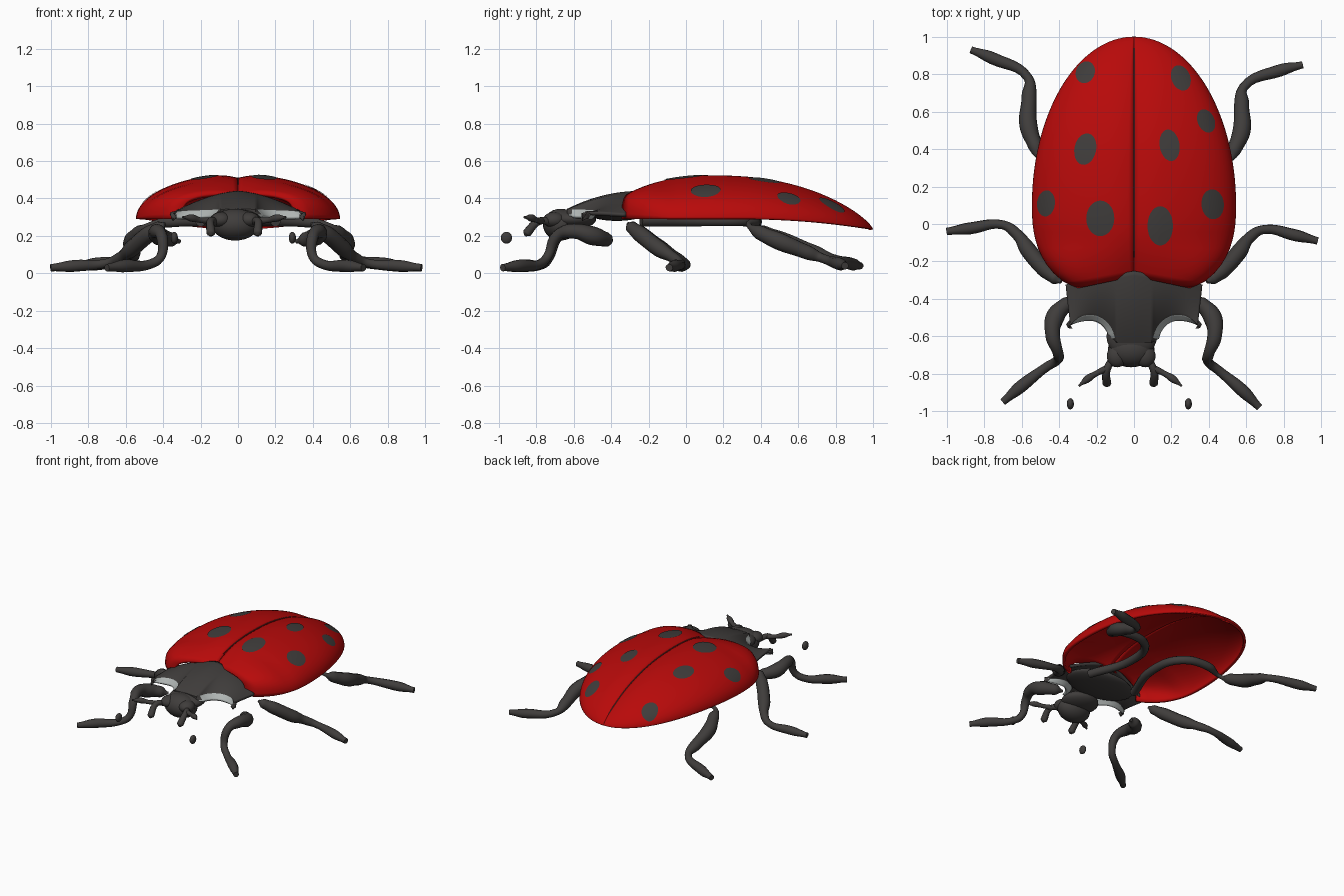
import bpy, bmesh, math

cube = bpy.data.objects.get("Cube")
if cube:
    bpy.data.objects.remove(cube, do_unlink=True)


def material(name, rgb):
    m = bpy.data.materials.new(name)
    m.use_nodes = True
    m.diffuse_color = (*rgb, 1)
    m.node_tree.nodes["Principled BSDF"].inputs["Base Color"].default_value = (*rgb, 1)
    return m


RED = material("shell red", (0.48, 0.003, 0.003))
DARK = material("charcoal", (0.05, 0.046, 0.044))
PALE = material("pale grey", (0.44, 0.47, 0.46))


def select(ob):
    bpy.ops.object.select_all(action='DESELECT')
    ob.select_set(True)
    bpy.context.view_layer.objects.active = ob


def finish(ob, materials):
    ob.data.materials.clear()
    for mat in materials:
        ob.data.materials.append(mat)
    select(ob)
    bpy.ops.object.shade_smooth_by_angle(angle=math.radians(50))
    return ob


def surface(name, shape, rows, columns, materials, thickness=0, rule=None):
    """Grid patch from shape(u, v), facing up, optionally thickened downward."""
    bm = bmesh.new()
    grid = [[bm.verts.new(shape(i / rows, j / columns)) for j in range(columns + 1)]
            for i in range(rows + 1)]
    for i in range(rows):
        for j in range(columns):
            face = bm.faces.new((grid[i][j], grid[i + 1][j], grid[i + 1][j + 1], grid[i][j + 1]))
            if rule:
                face.material_index = rule(face.calc_center_median(), i / rows)
    bmesh.ops.remove_doubles(bm, verts=bm.verts, dist=0.0005)
    bm.normal_update()
    if sum(face.normal.z * face.calc_area() for face in bm.faces) < 0:
        bmesh.ops.reverse_faces(bm, faces=bm.faces)
    mesh = bpy.data.meshes.new(name)
    indices = [face.material_index for face in bm.faces]
    bm.to_mesh(mesh)
    bm.free()
    ob = bpy.data.objects.new(name, mesh)
    bpy.context.collection.objects.link(ob)
    finish(ob, materials)
    mesh.polygons.foreach_set("material_index", indices)
    if thickness:
        solid = ob.modifiers.new("thickness", 'SOLIDIFY')
        solid.thickness = thickness
        solid.offset = -1
    return ob


def ball(name, location, size):
    bpy.ops.mesh.primitive_uv_sphere_add(segments=24, ring_count=14, location=location)
    ob = bpy.context.object
    ob.name = name
    ob.scale = size
    return finish(ob, [DARK])


def tube(name, points):
    """Smooth tapered tube through (x, y, z, radius) points."""
    curve = bpy.data.curves.new(name, 'CURVE')
    curve.dimensions = '3D'
    curve.bevel_depth = 1
    curve.bevel_resolution = 3
    curve.resolution_u = 6
    curve.use_fill_caps = True
    spline = curve.splines.new('BEZIER')
    spline.radius_interpolation = 'EASE'
    spline.bezier_points.add(len(points) - 1)
    for knot, point in zip(spline.bezier_points, points):
        knot.co, knot.radius = point[:3], point[3]
        knot.handle_left_type = knot.handle_right_type = 'AUTO'
    ob = bpy.data.objects.new(name, curve)
    bpy.context.collection.objects.link(ob)
    select(ob)
    bpy.ops.object.convert(target='MESH')
    return finish(bpy.context.object, [DARK])


# Wing cases: half-width, rim height and ridge height along the body
def half_width(y):
    if y > 0.1:
        return 0.545 * max(0, 1 - ((y - 0.1) / 0.9) ** 2) ** 0.5
    return 0.545 * (1 - ((0.1 - y) / 0.5) ** 2.5) ** 0.4


def rim(y):
    return 0.29 - 0.055 * max(0, (y - 0.3) / 0.7) ** 2


def ridge(y):
    if y > 0.15:
        return rim(y) + 0.24 * max(0, 1 - ((y - 0.15) / 0.85) ** 2) ** 0.65
    return 0.53 - 0.1 * ((0.15 - y) / 0.5) ** 2.2


def dome(x, y):
    width = max(half_width(y), 0.0001)
    power = 2 + 5 * max(0, -0.1 - y)
    bulge = max(0, 1 - (abs(x) / width) ** power) ** (1 / power)
    dip = 0.02 * max(0, 1 - abs(x) / 0.15) ** 2 * min(1, width / 0.3)
    return rim(y) + (ridge(y) - rim(y) - dip) * bulge


def wing_case(side):
    def shape(u, v):
        y = -0.35 + 1.35 * math.sin(u * math.pi / 2)
        x = half_width(y) * math.sin(v * math.pi / 2)
        fade = max(0, 1 - (y + 0.35) / 0.3)
        shift = 0.07 * max(0, 1 - x / 0.33) * fade
        return side * x, y + shift, dome(x, y)
    return shape


for side, label in ((1, "left"), (-1, "right")):
    surface(label + "_wing_case", wing_case(side), 48, 28, [RED], 0.02)


# Hairline seam where the wing cases meet
def seam(u, v):
    y = 1.12 * u - 0.18
    return (v - 0.5) * 0.005, y, dome(0, y) + 0.002


surface("seam", seam, 40, 1, [DARK])

# Spots: thin plates following the wing cases
SPOTS = [(-.26, .81, .05, .06), (.25, .78, .05, .07), (.385, .55, .045, .065),
         (-.26, .4, .058, .085), (.19, .42, .053, .085), (-.47, .11, .048, .07),
         (.42, .105, .06, .08), (-.18, .03, .075, .095), (.14, -.01, .068, .105)]
for number, (cx, cy, rx, ry) in enumerate(SPOTS):
    def spot(u, v):
        turn = 2 * cx * max(0, cy)
        px, py = u * rx * math.cos(v * math.tau), u * ry * math.sin(v * math.tau)
        x = cx + px * math.cos(turn) - py * math.sin(turn)
        y = cy + px * math.sin(turn) + py * math.cos(turn)
        return x, y, dome(x, y) + 0.004
    surface(f"spot_{number + 1}", spot, 5, 28, [DARK])


# Collar plate with round scoops at the front, each edged by a pale sloping lip
def collar(u, v):
    t, lip = min(1, u / 0.8), max(0, u - 0.8) / 0.2
    x = (2 * v - 1) * (0.365 - 0.025 * t)
    a = abs(x)
    back = -0.25 - 0.2 * a
    front = -0.635 + 0.15 * max(0, 1 - ((a - 0.235) / 0.135) ** 2) ** 0.5
    y = back + (front - back) * t
    z_back = 0.44 - 0.12 * (a / 0.36) ** 1.6
    z = z_back + (0.345 - 0.04 * a - z_back) * t ** 2
    # The lip leans toward the middle of the scoop
    gx, gy = 0.235 - a, -0.62 - y
    reach = 0.032 * lip * (0.1 < a < 0.335) / max(math.hypot(gx, gy), 0.03)
    return x + math.copysign(gx * reach, x), y + gy * reach, z - 0.035 * lip


def lip_colour(center, u):
    return int(u > 0.79 and 0.11 < abs(center.x) < 0.33)


surface("collar", collar, 20, 80, [DARK, PALE], 0.02, lip_colour)
ball("thorax", (0, -0.37, 0.325), (0.27, 0.16, 0.045))

# Head
ball("head", (-0.015, -0.67, 0.26), (0.125, 0.095, 0.085))
ball("neck", (-0.012, -0.6, 0.29), (0.135, 0.12, 0.055))
for side, label in ((1, "left"), (-1, "right")):
    ball(label + "_eye", (side * 0.075 - 0.015, -0.705, 0.285), (0.055, 0.06, 0.042))
    # Palps, feelers and the separate feeler tips
    x = side * 0.125 - 0.02
    tube(label + "_palp", [(x - side * 0.03, -.72, .27, .02), (x, -.78, .28, .02),
                           (x, -.85, .215, .024), (x, -.86, .2, .008)])
    tube(label + "_feeler", [(x, -.77, .28, .018), (x + side * 0.06, -.8, .285, .015),
                             (x + side * 0.1, -.825, .295, .02),
                             (x + side * 0.15, -.865, .3, .006)])
    ball(label + "_feeler_tip", (side * 0.315 - 0.025, -0.96, 0.19), (0.019, 0.03, 0.032))

# Legs: path points, then how far the right foot strays from a mirrored one
LEGS = {
    "front_leg": ([(.31, -.4, .17, .01), (.36, -.43, .18, .04), (.42, -.5, .2, .05),
                   (.43, -.6, .225, .04), (.4, -.69, .2, .03), (.4, -.74, .09, .025),
                   (.45, -.78, .05, .025), (.58, -.89, .04, .034), (.67, -.98, .03, .02)],
                  (-.03, .03)),
    "middle_leg": ([(.39, -.31, .265, .01), (.42, -.29, .245, .034), (.48, -.24, .205, .044),
                    (.56, -.15, .135, .044), (.62, -.07, .085, .03), (.69, -.03, .055, .024),
                    (.86, -.06, .04, .032), (.98, -.09, .03, .02)], (-.02, .05)),
    "hind_leg": ([(.2, -.24, .28, .03), (.1, .08, .28, .03), (.16, .31, .28, .03),
                  (.35, .37, .275, .03), (.5, .34, .25, .014), (.535, .4, .215, .04),
                  (.575, .5, .17, .048), (.575, .64, .115, .04), (.585, .73, .08, .025),
                  (.78, .82, .05, .034), (.9, .85, .04, .02)], (.03, .08)),
}
for name, (path, (dx, dy)) in LEGS.items():
    tube("left_" + name, path)
    right_path = []
    for i, (x, y, z, radius) in enumerate(path):
        stray = (i / (len(path) - 1)) ** 2
        right_path.append((dx * stray - x, y + dy * stray, z, radius))
    tube("right_" + name, right_path)
